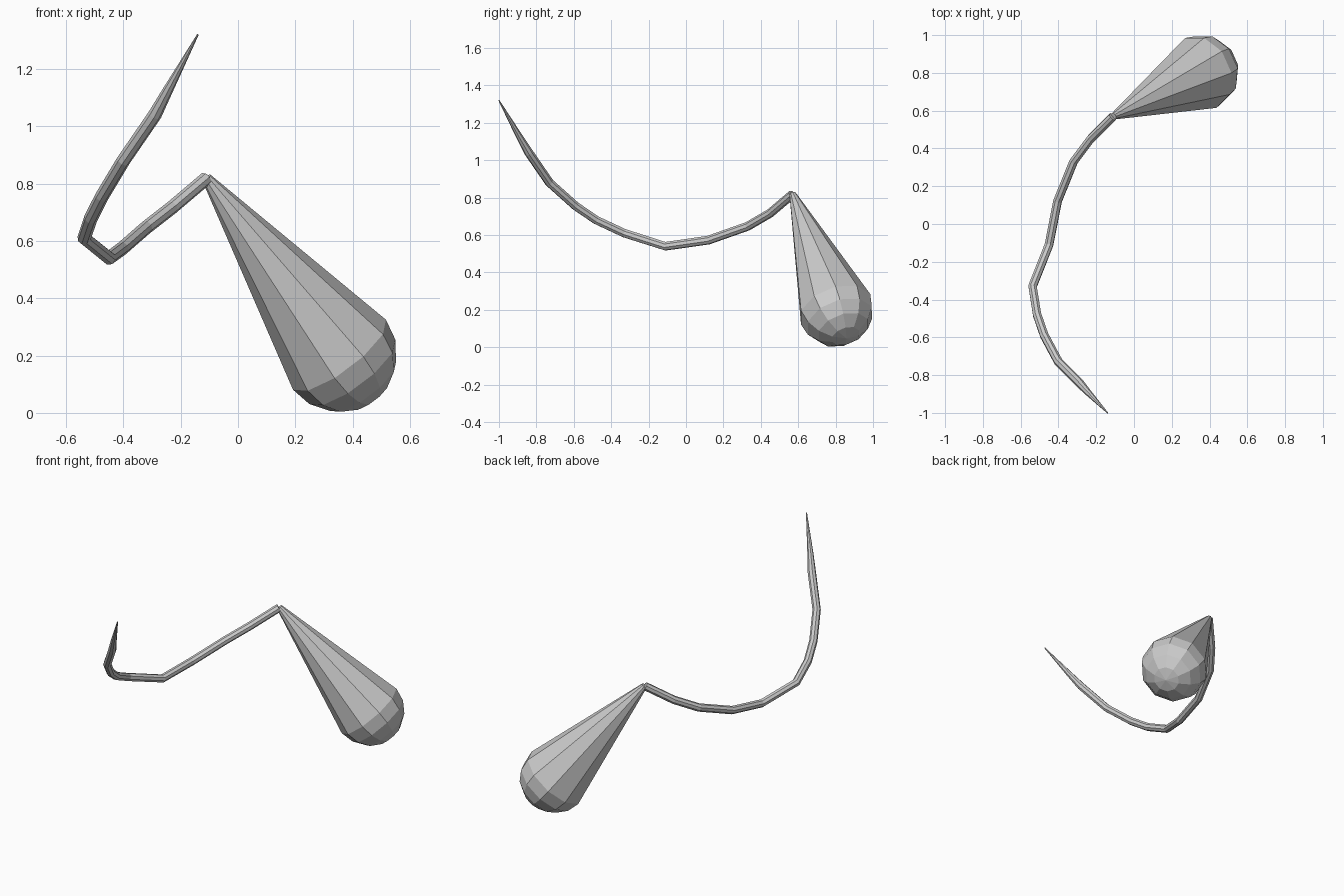
import bpy, bmesh
from math import sin, cos, pi
from mathutils import Vector

if "Cube" in bpy.data.objects:
    bpy.data.objects.remove(bpy.data.objects["Cube"])

# Hook wire: bevelled path, x, y, z, radius
PATH = [
    (-0.14, -1.00, 1.32, 0.003), (-0.245, -0.89, 1.125, 0.018),
    (-0.29, -0.84, 1.04, 0.024), (-0.40, -0.73, 0.88, 0.024),
    (-0.475, -0.59, 0.755, 0.024), (-0.513, -0.48, 0.68, 0.024),
    (-0.537, -0.33, 0.61, 0.024), (-0.45, -0.11, 0.54, 0.024),
    (-0.405, 0.12, 0.573, 0.024), (-0.32, 0.33, 0.647, 0.024),
    (-0.23, 0.45, 0.717, 0.024), (-0.112, 0.568, 0.817, 0.024),
]
cu = bpy.data.curves.new("hook_wire", 'CURVE')
cu.dimensions = '3D'
cu.bevel_depth = 1.0
cu.bevel_resolution = 2
cu.use_fill_caps = True
sp = cu.splines.new('POLY')
sp.points.add(len(PATH) - 1)
for p, (x, y, z, r) in zip(sp.points, PATH):
    p.co = (x, y, z, 1)
    p.radius = r
sp.use_smooth = False
hook = bpy.data.objects.new("hook_wire", cu)
bpy.context.collection.objects.link(hook)
bpy.context.view_layer.objects.active = hook
hook.select_set(True)
bpy.ops.object.convert(target='MESH')

# Teardrop: ten-sided cone ending in a faceted hemisphere
SIDES, R, STEPS = 10, 0.203, 4
top = Vector((-0.11, 0.57, 0.82))
ball = Vector((0.354, 0.80, 0.203))
axis = (ball - top).normalized()
u = Vector((0.8, 0, 0.6))
u = (u - axis * u.dot(axis)).normalized()
v = axis.cross(u)

bm = bmesh.new()


def ring(center, r):
    return [bm.verts.new(center + r * (cos(2 * pi * i / SIDES) * u + sin(2 * pi * i / SIDES) * v))
            for i in range(SIDES)]


rings = [ring(top, 0.018)]
for k in range(STEPS):
    a = k * pi / 2 / STEPS
    rings.append(ring(ball + axis * R * sin(a), R * cos(a)))
for a, b in zip(rings, rings[1:]):
    for i in range(SIDES):
        j = (i + 1) % SIDES
        bm.faces.new((a[i], a[j], b[j], b[i]))
bm.faces.new(rings[0])
pole = bm.verts.new(ball + axis * R)
for i in range(SIDES):
    bm.faces.new((rings[-1][i], rings[-1][(i + 1) % SIDES], pole))
bmesh.ops.recalc_face_normals(bm, faces=bm.faces)
me = bpy.data.meshes.new("teardrop")
bm.to_mesh(me)
bm.free()
bpy.context.collection.objects.link(bpy.data.objects.new("teardrop", me))
